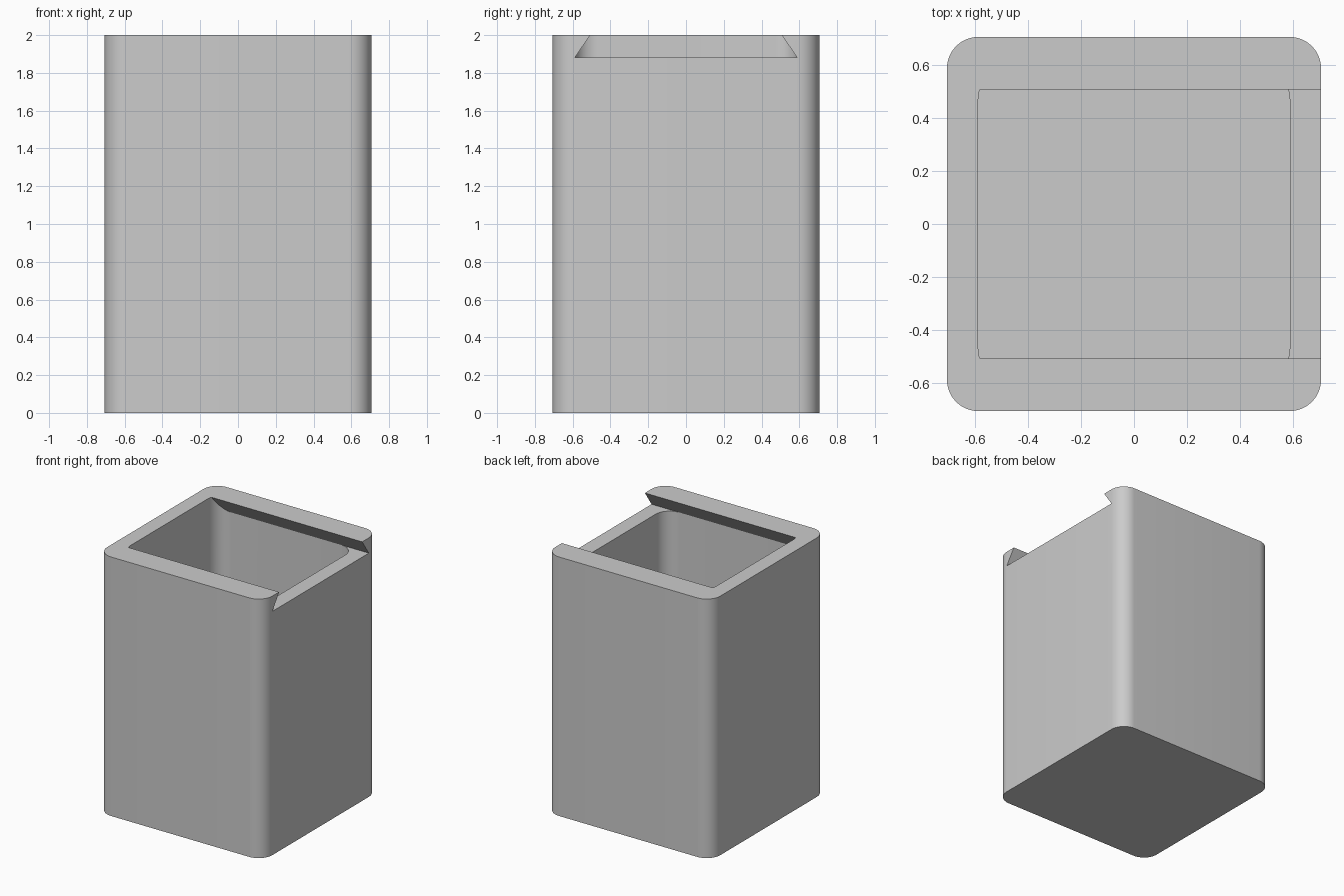
import bpy, bmesh
from mathutils import Vector

HEIGHT, HALF, WALL, RADIUS = 2.0, 0.706, 0.118, 0.118
INNER = HALF - WALL          # half width of the cavity
LEDGE = HEIGHT - WALL        # floor level of the lid slot
LIP = 0.507                  # half width of the slot at the rim

if "Cube" in bpy.data.objects:
    bpy.data.objects.remove(bpy.data.objects["Cube"])

grey = bpy.data.materials.new("plain grey")
grey.use_nodes = True
colour = (0.6, 0.6, 0.6, 1)
grey.diffuse_color = colour
grey.node_tree.nodes["Principled BSDF"].inputs["Base Color"].default_value = colour


def block(name, low, high, radius=0, dovetail=False):
    """Box with optional rounded upright edges and undercut sloping sides."""
    bm = bmesh.new()
    bmesh.ops.create_cube(bm, size=1)
    low, high = Vector(low), Vector(high)
    for v in bm.verts:
        v.co = (low + high) / 2 + v.co * (high - low)
    if radius:
        upright = [e for e in bm.edges
                   if abs(e.verts[0].co.z - e.verts[1].co.z) > 0.01]
        bmesh.ops.bevel(bm, geom=upright, offset=radius, segments=12,
                        profile=0.5, affect='EDGES')
    if dovetail:
        for side in (-1, 1):
            cut = bmesh.ops.bisect_plane(
                bm, geom=bm.verts[:] + bm.edges[:] + bm.faces[:], dist=1e-5,
                plane_co=(0, side * INNER, LEDGE),
                plane_no=(0, side * WALL, INNER - LIP), clear_outer=True)
            rim = [e for e in bm.edges if e.is_boundary]
            bmesh.ops.holes_fill(bm, edges=rim, sides=0)
    bmesh.ops.recalc_face_normals(bm, faces=bm.faces[:])
    mesh = bpy.data.meshes.new(name)
    bm.to_mesh(mesh)
    bm.free()
    mesh.materials.append(grey)
    obj = bpy.data.objects.new(name, mesh)
    bpy.context.collection.objects.link(obj)
    return obj


# Rounded outer body
body = block("box_body", (-HALF, -HALF, 0), (HALF, HALF, HEIGHT), RADIUS)

# Cavity, and the dovetail slot for a sliding lid, open on the +x side
cutters = [
    block("cavity_cutter", (-INNER, -INNER, WALL),
          (INNER, INNER, HEIGHT + 0.1), RADIUS, dovetail=True),
    block("lid_slot_cutter", (0, -INNER, LEDGE),
          (1, INNER, HEIGHT + 0.1), dovetail=True),
]
bpy.context.view_layer.objects.active = body
body.select_set(True)
for cutter in cutters:
    mod = body.modifiers.new(cutter.name, 'BOOLEAN')
    mod.object, mod.operation, mod.solver = cutter, 'DIFFERENCE', 'EXACT'
    bpy.ops.object.modifier_apply(modifier=mod.name)
    bpy.data.objects.remove(cutter)

# Smooth rounded corners, sharp rims
bpy.ops.object.shade_smooth_by_angle(angle=0.5)
